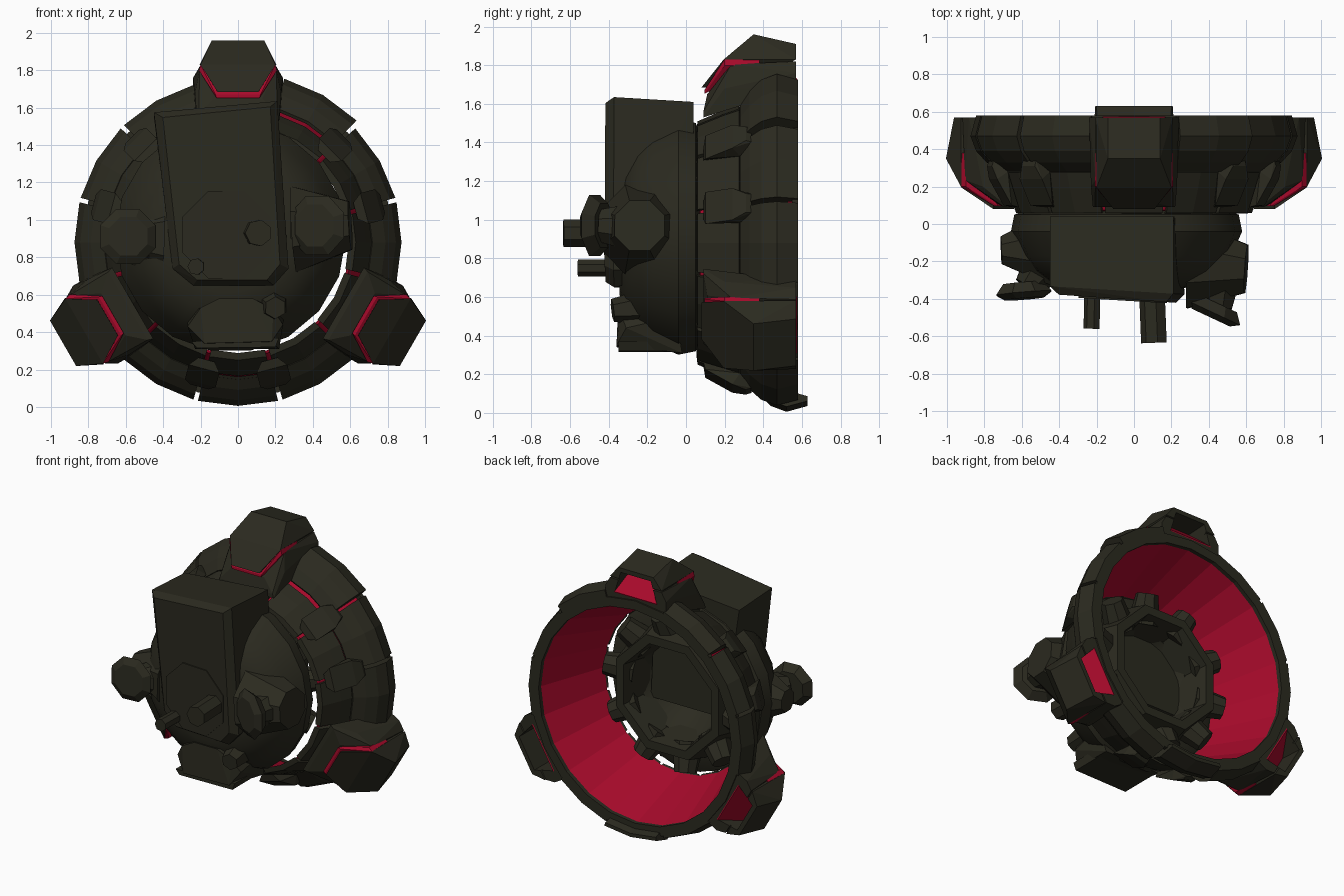
import bpy, bmesh, math
from mathutils import Vector

if "Cube" in bpy.data.objects:
    bpy.data.objects.remove(bpy.data.objects["Cube"])

def material(name, rgb):
    m = bpy.data.materials.new(name)
    m.diffuse_color = (*rgb, 1)
    m.use_nodes = True
    m.node_tree.nodes["Principled BSDF"].inputs["Base Color"].default_value = m.diffuse_color
    return m

DARK = material("dark olive metal", (0.024, 0.023, 0.014))
RED = material("crimson lining", (0.39, 0.003, 0.024))
RING = (0, 0.88)      # ring centre (x, z)
POD = (-0.04, 0.91)   # body centre (x, z)

def finish(name, bm, mat, smooth=False):
    bmesh.ops.remove_doubles(bm, verts=bm.verts, dist=1e-4)
    bmesh.ops.recalc_face_normals(bm, faces=bm.faces)
    me = bpy.data.meshes.new(name)
    bm.to_mesh(me)
    bm.free()
    me.materials.append(mat)
    ob = bpy.data.objects.new(name, me)
    bpy.context.collection.objects.link(ob)
    if smooth:
        bpy.ops.object.select_all(action='DESELECT')
        ob.select_set(True)
        bpy.context.view_layer.objects.active = ob
        bpy.ops.object.shade_smooth_by_angle(angle=math.radians(28))
    return ob

def hull(name, pts, mat):
    bm = bmesh.new()
    for p in pts:
        bm.verts.new(p)
    bmesh.ops.convex_hull(bm, input=bm.verts)
    junk = [v for v in bm.verts if not v.link_faces]
    bmesh.ops.delete(bm, geom=junk, context='VERTS')
    bmesh.ops.dissolve_limit(bm, angle_limit=0.02, verts=bm.verts, edges=bm.edges)
    return finish(name, bm, mat)

def polar(a, u, y, r, c=RING):
    """point at angle a, tangent offset u, depth y, radius r"""
    a = math.radians(a)
    return Vector((c[0] + r*math.cos(a) - u*math.sin(a), y,
                   c[1] + r*math.sin(a) + u*math.cos(a)))

def sweep(name, prof, mat, a0=0, a1=360, steps=24, c=RING, loop=True, smooth=False):
    """revolve a (y, r) profile about the y axis"""
    bm = bmesh.new()
    full = a1 - a0 == 360
    rows = [[bm.verts.new(polar(a0 + (a1-a0)*i/steps, 0, y, r, c)) for y, r in prof]
            for i in range(steps + (0 if full else 1))]
    n = len(prof)
    for i in range(steps):
        A, B = rows[i], rows[(i+1) % len(rows)]
        for j in range(n if loop else n-1):
            k = (j+1) % n
            bm.faces.new((A[j], A[k], B[k], B[j]))
    if not full:
        bm.faces.new(rows[0])
        bm.faces.new(rows[-1])
    return finish(name, bm, mat, smooth)

def rod(name, p, q, r0, r1, n=8, mat=DARK):
    """straight or tapered n-sided rod from p to q"""
    p, q = Vector(p), Vector(q)
    rot = (q-p).to_track_quat('Z', 'Y')
    pts = []
    for base, r in ((p, r0), (q, r1)):
        for i in range(n):
            a = 2*math.pi*(i+0.5)/n
            pts.append(base + rot @ Vector((r*math.cos(a), r*math.sin(a), 0)))
    return hull(name, pts, mat)

# --- ring: crimson funnel, inner band, outer armour plates, back rim
sweep("ring_lining", [(.07, .598), (.075, .612), (.28, .69), (.57, .80), (.57, .775)], RED)
sweep("ring_back_rim", [(.55, .765), (.58, .765), (.58, .83), (.55, .83)], DARK)
band = [(.055, .592), (.06, .63), (.19, .685), (.275, .715), (.285, .685), (.074, .605)]
plate = [(.29, .70), (.28, .715), (.33, .785), (.39, .84), (.47, .87), (.58, .84), (.58, .785)]
for lug in (90, 210, 330):
    for k in range(4):
        s = lug - 15 + 30*k
        sweep(f"ring_inner_band_{s % 360}", band, DARK, s+1, s+29, 2)
    for k in range(3):
        s = (lug + 15 + 30*k) % 360
        f = 1.045 if s == 45 else 1.005      # one plate is sprung outward
        dy = 0.05 if s == 255 else 0         # bottom plate is pushed back
        prof = [(y+dy, r*f + (.6*dy if i in (0, 6) else 0)) for i, (y, r) in enumerate(plate)]
        sweep(f"ring_armour_plate_{s}", prof, DARK, s+.8, s+29.2, 2)
    # clips over the plate joints
    for d in (-45, 45):
        a = lug + d
        pts = [polar(a, sg*u, y, r) for sg in (-1, 1) for u, y, r in
               ((.045, .09, .65), (.085, .10, .70), (.085, .24, .78), (.05, .31, .80),
                (.085, .28, .72), (.05, .34, .79))]
        hull(f"ring_clip_{a % 360}", pts, DARK)

# --- three lugs: base, crimson seam layer, cap, hollow back with crimson floor
def lug_part(name, a, half, mat):
    return hull(name, [polar(a, s*u, y, r) for s in (-1, 1) for u, y, r in half], mat)

for a in (90, 210, 330):
    base = lug_part(f"lug_base_{a}", a, [(.24, .57, .80), (.24, .57, .88), (.205, .57, .94),
             (.205, .235, .925), (.23, .20, .80), (.21, .09, .68), (.13, .11, .77),
             (.22, .09, .65)], DARK)
    lug_part(f"lug_seam_{a}", a, [(.115, .095, .772), (.208, .20, .918), (.208, .38, .918),
             (.12, .095, .79), (.2, .20, .95), (.2, .38, .95)], RED)
    cap = lug_part(f"lug_cap_{a}", a, [(.11, .08, .805), (.2, .195, .95), (.14, .35, 1.08),
             (.14, .57, 1.03), (.205, .57, .95), (.203, .36, .95), (.11, .3, .80)], DARK)
    cutter = lug_part(f"lug_cutter_{a}", a, [(.175, .60, .82), (.12, .40, .99),
                      (.12, .60, 1.0)], DARK)
    cutter.hide_render = True
    cutter.hide_viewport = True
    for ob in (base, cap):
        mod = ob.modifiers.new("hollow", 'BOOLEAN')
        mod.operation, mod.object, mod.solver = 'DIFFERENCE', cutter, 'EXACT'
    lug_part(f"lug_back_floor_{a}", a, [(.168, .572, .843), (.12, .40, .99),
             (.168, .575, .850), (.12, .405, .994)], RED)

# --- body: domed shell, hollow octagonal back, radial knobs
sweep("body_shell", [(-.35, 0), (-.345, .30), (-.31, .42), (-.25, .50), (-.17, .56),
                     (-.04, .618), (.05, .60), (.09, .50), (.09, .34), (.0, .3),
                     (-.12, .20), (-.14, 0)], DARK, steps=18, c=POD,
      loop=False, smooth=True)
sweep("body_back_rim", [(.03, .50), (.27, .44), (.27, .375), (.03, .33)], DARK, 22.5, 382.5,
      8, c=POD)
for i in range(10):
    a = 36*i + 8
    rod(f"back_knob_{i}", polar(a, 0, .12, .36, POD), polar(a, 0, .20, .55, POD), .105, .075)

# --- tall front block with bevelled face, slightly skewed
outline = [(-.45, 1.575), (.21, 1.635), (.27, .74), (.19, .65), (-.24, .65), (-.35, .74)]
pts = []
for x, z in outline:
    ix, iz = -.08 + (x+.08)*.87, 1.12 + (z-1.12)*.94
    pts += [(ix, -.405 - .06*x, iz), (x, -.36 - .06*x, z)]
for x, z in ((-.45, 1.555), (.21, 1.61), (.25, .75), (-.33, .75)):
    pts.append((x, .04, z))
hull("front_block", pts, DARK)
face = [(-.06 + .255*math.cos(math.radians(22.5+45*i)),
         .92 + .255*math.sin(math.radians(22.5+45*i))) for i in range(8)]
hull("front_panel", [(x, y - .06*x, z) for x, z in face for y in (-.413, -.38)], DARK)

# --- short rods on the front block
rod("long_front_rod", (.10, -.38, .93), (.11, -.635, .93), .072, .072, 7)
rod("short_front_rod", (-.22, -.36, .75), (-.225, -.56, .75), .045, .045, 7)

# --- side pods with tilted discs
rod("right_pod", (.30, -.22, .95), (.60, -.24, .97), .25, .14)
rod("left_pod", (-.40, -.13, .90), (-.71, -.14, .91), .24, .08)
def disc(name, c, n, r):
    c, n = Vector(c), Vector(n).normalized()
    rod(name, c - n*.04, c + n*.015, r*.72, r)
    rod(name + "_face", c + n*.015, c + n*.045, r, r*.7)
disc("right_disc", (.43, -.46, .97), (-.42, -.9, 0), .172)
rod("right_disc_neck", (.45, -.25, .96), (.44, -.45, .97), .14, .09)
disc("left_disc", (-.59, -.355, .91), (.08, -1, .05), .16)
rod("left_disc_neck", (-.45, -.18, .89), (-.57, -.34, .91), .14, .08)

# --- jaw bowl at the bottom, with a side lug
hull("jaw", [(-.20, -.35, .53), (-.10, -.35, .58), (.08, -.35, .58), (.19, -.34, .52),
             (.24, -.31, .44), (.18, -.36, .35), (-.18, -.36, .34), (-.27, -.30, .43),
             (-.23, -.02, .31), (.22, -.02, .31), (-.27, -.05, .50), (.25, -.05, .50)], DARK)
hull("jaw_rim", [(x, y, z) for x, z in ((-.25, .35), (-.22, .315), (.2, .32), (.22, .37))
                 for y in (-.35, -.05)], DARK)
rod("jaw_side_lug", (.18, -.22, .55), (.20, -.38, .53), .09, .06, 6)
